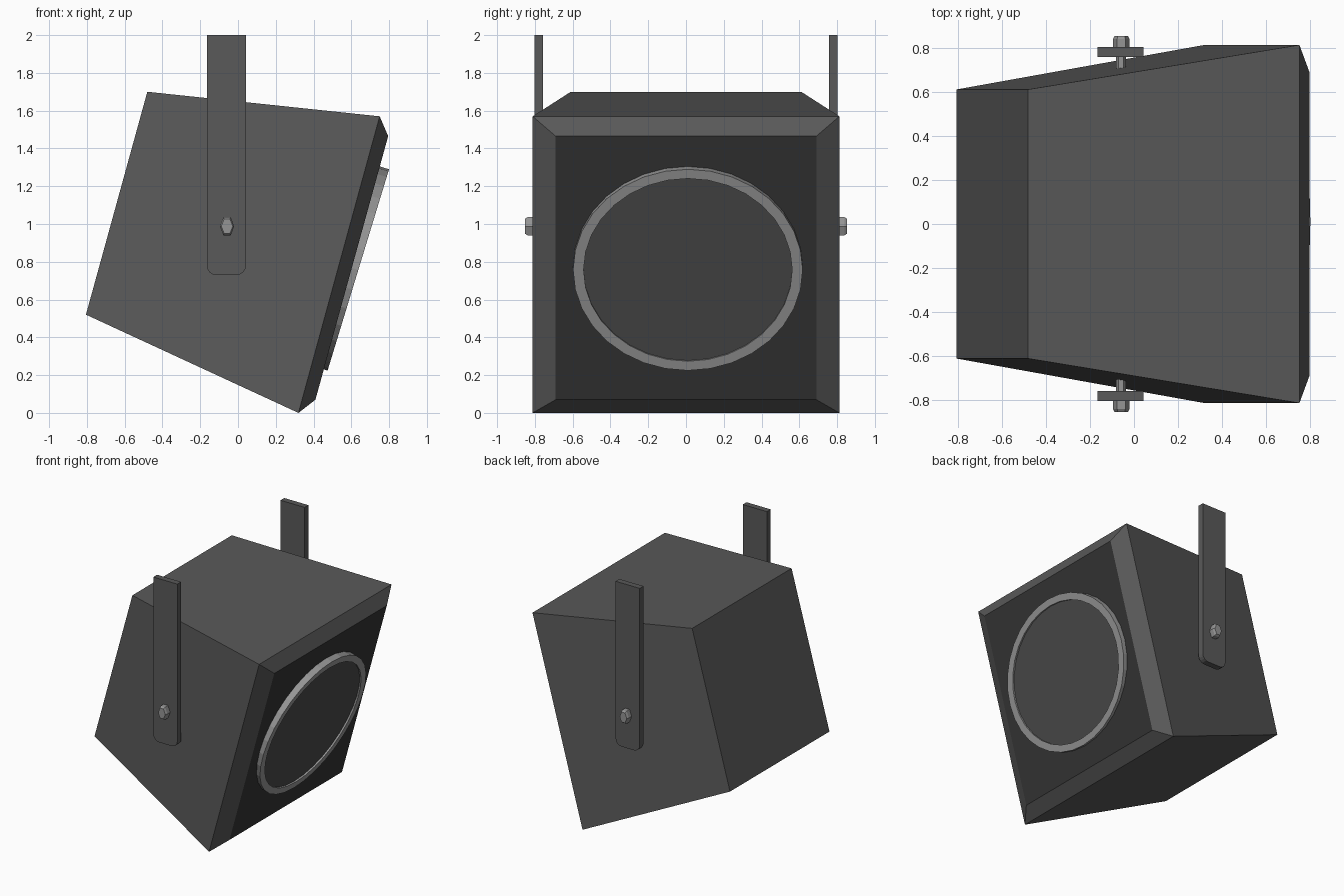
import bpy, bmesh, math
from mathutils import Vector

if "Cube" in bpy.data.objects:
    bpy.data.objects.remove(bpy.data.objects["Cube"])


def mat(name, v):
    m = bpy.data.materials.new(name)
    m.diffuse_color = (v, v, v, 1)
    m.use_nodes = True
    m.node_tree.nodes["Principled BSDF"].inputs["Base Color"].default_value = m.diffuse_color
    return m


BODY = mat("dark_grey", 0.10)
PANEL = mat("black", 0.035)
LENS = mat("lens_grey", 0.07)
METAL = mat("metal", 0.30)


def loft(name, loops, mats, cap_start=True, cap_end=True):
    """Bridge equal-length point loops; mats = one entry per band, last one for the end cap."""
    me = bpy.data.meshes.new(name)
    bm = bmesh.new()
    slots = list(dict.fromkeys(mats))
    for m in slots:
        me.materials.append(m)
    rings = [[bm.verts.new(p) for p in lp] for lp in loops]
    n = len(rings[0])
    for k in range(len(rings) - 1):
        for i in range(n):
            j = (i + 1) % n
            f = bm.faces.new((rings[k][i], rings[k][j], rings[k + 1][j], rings[k + 1][i]))
            f.material_index = slots.index(mats[min(k, len(mats) - 1)])
    if cap_start:
        bm.faces.new(rings[0][::-1]).material_index = 0
    if cap_end:
        bm.faces.new(rings[-1]).material_index = slots.index(mats[-1])
    bmesh.ops.recalc_face_normals(bm, faces=bm.faces)
    bm.to_mesh(me)
    bm.free()
    ob = bpy.data.objects.new(name, me)
    bpy.context.collection.objects.link(ob)
    return ob


def rect(bottom, top, w):
    (xb, zb), (xt, zt) = bottom, top
    return [(xb, -w, zb), (xb, w, zb), (xt, w, zt), (xt, -w, zt)]


# Tapered, tilted housing with a raised bevelled front
loft("housing", [
    rect((-0.805, 0.52), (-0.48, 1.70), 0.61),
    rect((0.32, 0.0), (0.75, 1.57), 0.812),
    rect((0.41, 0.07), (0.795, 1.465), 0.69),
], [BODY, BODY, PANEL])

# Slightly tilted oval lens rim and lens
C = Vector((0.637, 0.01, 0.757))
U = Vector((0.292, 0, 0.956)).normalized()
V = Vector((0, 1, 0))
N = Vector((U.z, 0, -U.x))


def oval(s, depth, n=32):
    return [C + N * depth + V * (0.608 * s * math.cos(a)) + U * (0.557 * s * math.sin(a))
            for a in (2 * math.pi * i / n for i in range(n))]


loft("lens_rim", [oval(1, -0.057), oval(1, 0), oval(0.908, 0), oval(0.908, -0.015)],
     [METAL], False, False)
loft("lens", [oval(0.908, -0.02), oval(0.908, -0.013)], [LENS])

# Hanging straps with rounded lower corners, and hex bolts, on both sides
X0, X1, ZB, R = -0.165, 0.042, 0.73, 0.05
outline = [(X0, 2.0)]
for cx, start in ((X0 + R, math.pi), (X1 - R, 1.5 * math.pi)):
    for i in range(5):
        a = start + i * math.pi / 8
        outline.append((cx + R * math.cos(a), ZB + R + R * math.sin(a)))
outline.append((X1, 2.0))


def hexagon(y, s):
    return [(-0.058 + 0.038 * s * math.cos(k * math.pi / 3), y,
             0.988 + 0.056 * s * math.sin(k * math.pi / 3)) for k in range(6)]


for side, sgn in (("near", -1), ("far", 1)):
    loft("strap_" + side, [[(x, sgn * y, z) for x, z in outline] for y in (0.757, 0.803)], [BODY])
    loft("bolt_" + side, [hexagon(sgn * 0.70, 0.6), hexagon(sgn * 0.803, 0.6),
                          hexagon(sgn * 0.803, 1), hexagon(sgn * 0.838, 1),
                          hexagon(sgn * 0.853, 0.8)], [METAL])
